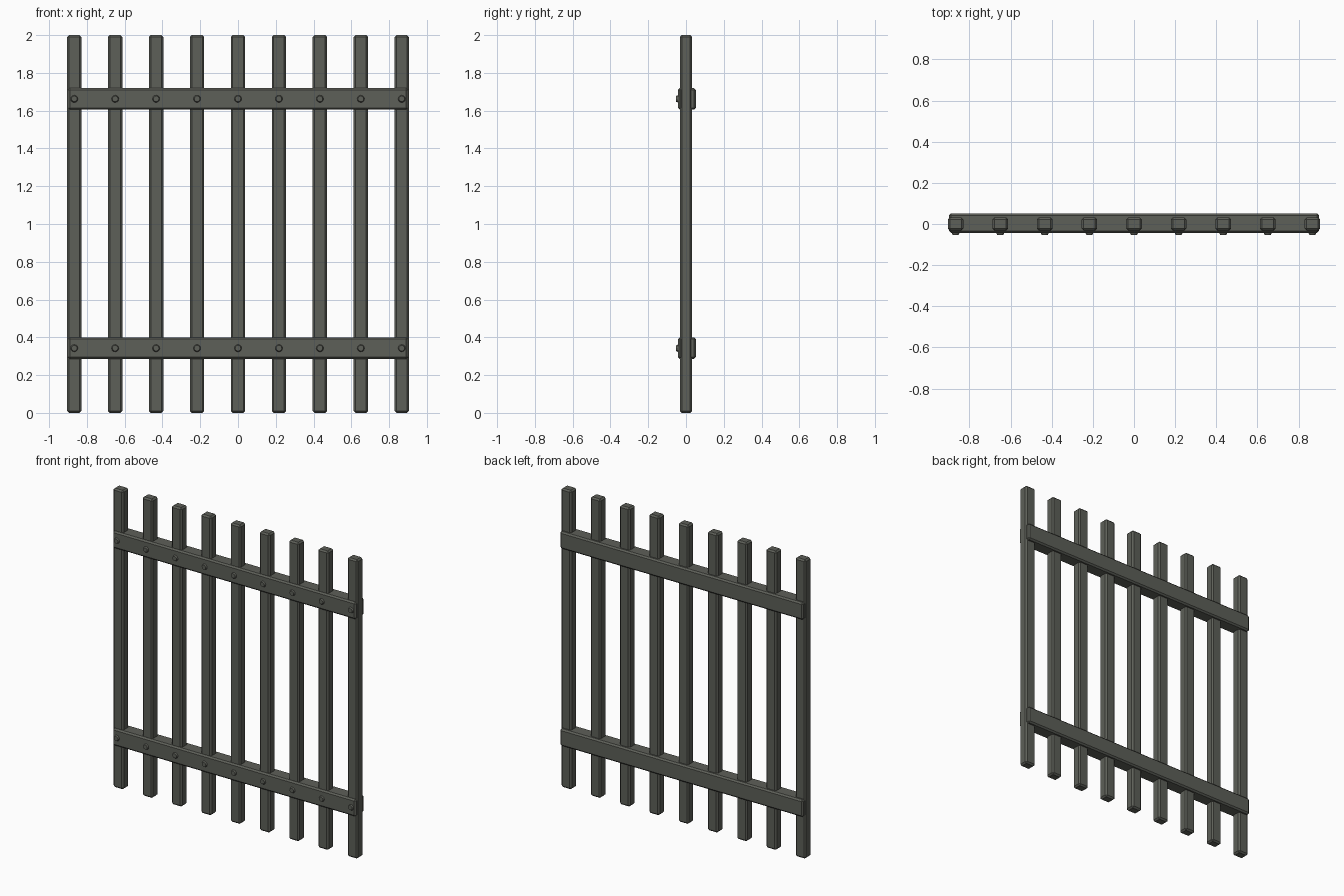
import bpy, bmesh, math
from mathutils import Matrix

if "Cube" in bpy.data.objects:
    bpy.data.objects.remove(bpy.data.objects["Cube"])

iron = bpy.data.materials.new("dark grey iron")
iron.diffuse_color = (0.11, 0.115, 0.098, 1)
iron.use_nodes = True
iron.node_tree.nodes["Principled BSDF"].inputs["Base Color"].default_value = iron.diffuse_color


def add_object(name, bm):
    mesh = bpy.data.meshes.new(name)
    bm.to_mesh(mesh)
    bm.free()
    mesh.materials.append(iron)
    obj = bpy.data.objects.new(name, mesh)
    bpy.context.collection.objects.link(obj)


def box(name, lo, hi, bevel):
    bm = bmesh.new()
    bmesh.ops.create_cube(bm, size=1)
    for v in bm.verts:
        v.co = [l + (c + 0.5) * (h - l) for c, l, h in zip(v.co, lo, hi)]
    bmesh.ops.bevel(bm, geom=bm.edges[:], offset=bevel, segments=1,
                    profile=0.5, affect='EDGES')
    add_object(name, bm)


def rivet(name, x, z):
    # low flat-topped stud on the front face
    bm = bmesh.new()
    m = Matrix.Translation((x, -0.046, z)) @ Matrix.Rotation(math.pi / 2, 4, 'X')
    bmesh.ops.create_cone(bm, cap_ends=True, segments=12, radius1=0.021,
                          radius2=0.015, depth=0.013, matrix=m)
    add_object(name, bm)


posts = [-0.867 + i * 0.21675 for i in range(9)]
rails = {"lower": (0.285, 0.4), "upper": (1.605, 1.72)}

# Vertical bars
for i, x in enumerate(posts):
    box(f"bar_{i + 1}", (x - 0.038, -0.032, 0), (x + 0.038, 0.032, 2), 0.01)

# Cross rails with a stud at every bar
for name, (z0, z1) in rails.items():
    box(f"{name}_rail", (-0.9, -0.043, z0), (0.9, 0.052, z1), 0.01)
    for i, x in enumerate(posts):
        rivet(f"{name}_stud_{i + 1}", x, (z0 + z1) / 2)
